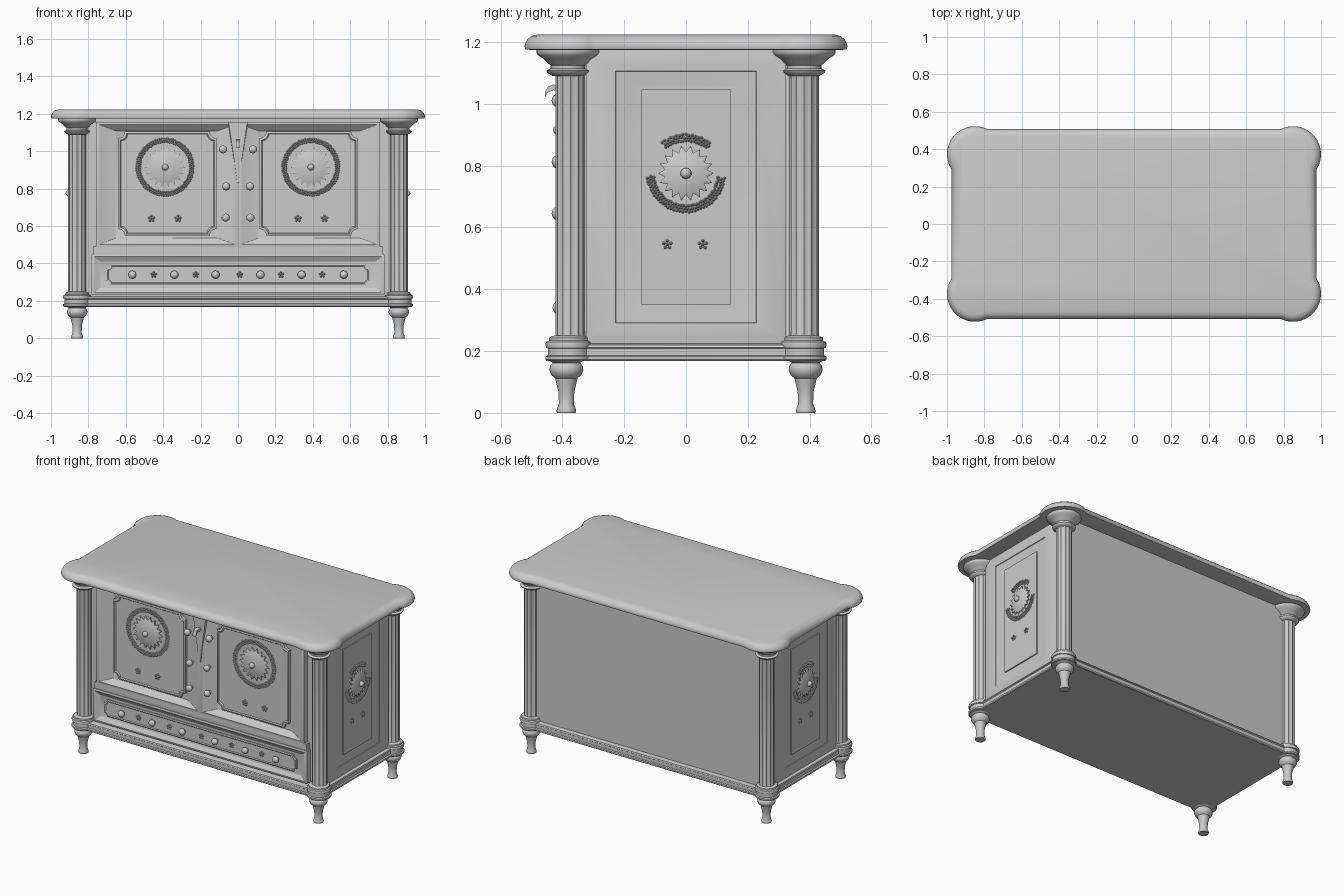
import bpy, bmesh, math, random
from mathutils import Vector, Matrix

random.seed(4)
cube = bpy.data.objects.get("Cube")
if cube:
    bpy.data.objects.remove(cube, do_unlink=True)

grey = bpy.data.materials.new("plain grey")
grey.use_nodes = True
COLOUR = (0.6, 0.6, 0.6, 1)
grey.diffuse_color = COLOUR
grey.node_tree.nodes["Principled BSDF"].inputs["Base Color"].default_value = COLOUR

# Local frames (u across, v up, d outwards) for the decorated faces
FRONT = Matrix(((1, 0, 0), (0, 0, -1), (0, 1, 0))).to_4x4()
LEFT = Matrix(((0, 0, 1), (1, 0, 0), (0, 1, 0))).to_4x4()
RIGHT = Matrix(((0, 0, -1), (-1, 0, 0), (0, 1, 0))).to_4x4()
UPRIGHT = Matrix.Identity(4)


def finish(bm, name, frame=UPRIGHT, angle=35):
    bmesh.ops.transform(bm, matrix=frame, verts=bm.verts)
    bmesh.ops.recalc_face_normals(bm, faces=bm.faces)
    mesh = bpy.data.meshes.new(name)
    bm.to_mesh(mesh)
    bm.free()
    mesh.materials.append(grey)
    obj = bpy.data.objects.new(name, mesh)
    bpy.context.collection.objects.link(obj)
    bpy.ops.object.select_all(action="DESELECT")
    obj.select_set(True)
    bpy.context.view_layer.objects.active = obj
    bpy.ops.object.shade_smooth_by_angle(angle=math.radians(angle))


def loft(bm, loops):
    """Skin a stack of equal-length closed loops and cap both ends."""
    rings = [[bm.verts.new(p) for p in loop] for loop in loops]
    for a, b in zip(rings, rings[1:]):
        for i in range(len(a)):
            j = (i + 1) % len(a)
            bm.faces.new((a[i], a[j], b[j], b[i]))
    bm.faces.new(rings[0])
    bm.faces.new(rings[-1])


def circle(r, z, cx=0, cy=0, n=32, flute=0):
    pts = []
    for i in range(n):
        t = math.tau * i / n
        s = r - flute * (i % 4 == 2) - flute * 0.7 * (i % 2)
        pts.append((cx + s * math.cos(t), cy + s * math.sin(t), z))
    return pts


def slab_outline(ex, ey, cx, cy, r, z, steps=14):
    """Rectangle of half size ex, ey whose corners swell into round lobes."""
    a0 = -math.acos(min(1, (ex - cx) / r))
    a1 = math.pi / 2 + math.acos(min(1, (ey - cy) / r))
    arc = [(cx + r * math.cos(t), cy + r * math.sin(t))
           for t in (a0 + (a1 - a0) * i / steps for i in range(steps + 1))]
    pts = []
    for sx, sy in ((1, 1), (-1, 1), (-1, -1), (1, -1)):
        part = [(sx * x, sy * y, z) for x, y in arc]
        pts += part if sx * sy > 0 else part[::-1]
    return pts


def panel_loop(u, v, w, h, d, notch=0.001):
    """Rectangle with scooped corners, centre u, v, half size w, h, height d."""
    pts = []
    for sx, sy in ((1, 1), (-1, 1), (-1, -1), (1, -1)):
        for i in range(6):
            turn = math.pi / 2 * i / 5
            t = math.pi * 1.5 - turn if sx * sy > 0 else math.pi + turn
            pts.append((u + sx * (w + notch * math.cos(t)), v + sy * (h + notch * math.sin(t)), d))
    return pts


def panel(name, frame, u, v, layers):
    bm = bmesh.new()
    loft(bm, [panel_loop(u, v, *layer) for layer in layers])
    finish(bm, name, frame, 25)


def box(name, x0, x1, y0, y1, z0, z1):
    bm = bmesh.new()
    size = Vector((x1 - x0, y1 - y0, z1 - z0))
    mid = Vector((x0 + x1, y0 + y1, z0 + z1)) / 2
    bmesh.ops.create_cube(bm, size=1, matrix=Matrix.Translation(mid) @ Matrix.Diagonal((*size, 1)))
    finish(bm, name)


def ball(bm, u, v, d, r, depth, detail=2):
    m = Matrix.Translation((u, v, d)) @ Matrix.Diagonal((r, r, depth, 1))
    bmesh.ops.create_icosphere(bm, subdivisions=detail, radius=1, matrix=m)


def knobs(name, frame, spots, d, r=0.022):
    bm = bmesh.new()
    for u, v in spots:
        loft(bm, [circle(r * 0.5, d + k, u, v, 12) for k in (-0.01, 0.012)])
        ball(bm, u, v, d + 0.018, r, r * 0.8)
    finish(bm, name, frame)


def flowers(name, frame, spots, d, r=0.013):
    bm = bmesh.new()
    for u, v in spots:
        ball(bm, u, v, d, r * 0.5, 0.012, 1)
        for k in range(5):
            t = math.tau * k / 5 + math.pi / 2
            ball(bm, u + r * math.cos(t), v + r * math.sin(t), d, r * 0.5, 0.009, 1)
    finish(bm, name, frame)


def medallion(name, frame, u, v, d, gear, ring, arcs):
    # Toothed boss rising to a central knob
    bm = bmesh.new()
    teeth = 18
    loops = []
    for r0, r1, h in ((1, 0.77, -0.005), (1, 0.77, 0.008), (0.7, 0.66, 0.015), (0.22, 0.22, 0.024)):
        loops.append([(u + gear * (r1 if i % 2 else r0) * math.cos(math.pi * i / teeth),
                       v + gear * (r1 if i % 2 else r0) * math.sin(math.pi * i / teeth), d + h)
                      for i in range(teeth * 2)])
    loft(bm, loops)
    ball(bm, u, v, d + 0.03, 0.018, 0.018)
    finish(bm, name + "_boss", frame)
    # Wreath of small leaves
    bm = bmesh.new()
    for start, end in arcs:
        count = int((end - start) / 4.5)
        for k in range(count):
            for row in (-1, 0, 1):
                t = math.radians(start + (k + 0.5 * (row % 2)) * (end - start) / count)
                r = ring + row * 0.009 + random.uniform(-0.002, 0.002)
                ball(bm, u + r * math.cos(t), v + r * math.sin(t), d, 0.0055, 0.008, 1)
    finish(bm, name + "_wreath", frame)


# Carcass
box("body", -0.862, 0.862, -0.36, 0.393, 0.19, 1.18)

# Worktop and plinth, both with lobed corners and moulded edges
bm = bmesh.new()
loft(bm, [slab_outline(0.975 - k, 0.508 - k, 0.85, 0.373, 0.15 - k, z) for k, z in
          ((0.02, 1.174), (0.003, 1.176), (0, 1.184), (0.002, 1.194), (0.009, 1.208), (0.022, 1.219), (0.042, 1.224))])
finish(bm, "worktop", angle=50)
bm = bmesh.new()
loft(bm, [slab_outline(0.9 - k, 0.427 - k, 0.86, 0.38, 0.075 - k, z) for k, z in
          ((0.004, 0.168), (0, 0.172), (0, 0.182), (0.008, 0.186), (0.008, 0.208), (0.002, 0.212), (0.005, 0.22), (0.02, 0.224))])
finish(bm, "plinth")

# Corner columns and turned legs
CAPITAL = ((0.05, 1.09), (0.066, 1.1), (0.07, 1.107), (0.056, 1.114), (0.056, 1.124),
           (0.066, 1.132), (0.078, 1.145), (0.097, 1.157), (0.102, 1.165), (0.102, 1.176))
BASE = ((0.072, 0.21), (0.075, 0.222), (0.072, 0.23), (0.064, 0.234), (0.063, 0.243), (0.048, 0.25))
LEG = ((0.03, 0), (0.032, 0.006), (0.03, 0.014), (0.024, 0.03), (0.026, 0.07), (0.033, 0.098),
       (0.036, 0.112), (0.048, 0.122), (0.055, 0.138), (0.053, 0.152), (0.044, 0.162), (0.058, 0.17))
for sx, side in ((1, "left"), (-1, "right")):
    for sy, end, shaft_y in ((1, "back", 0.382), (-1, "front", -0.374)):
        x = 0.86 * sx
        for part, profile, y in (("capital", CAPITAL, 0.382), ("column_base", BASE, 0.38), ("leg", LEG, 0.387)):
            bm = bmesh.new()
            loft(bm, [circle(r, z, x, y * sy, 28) for r, z in profile])
            finish(bm, f"{end}_{side}_{part}")
        bm = bmesh.new()
        loft(bm, [circle(0.048, z, x, shaft_y, 48, f)
                  for z, f in ((0.24, 0), (0.265, 0.006), (1.08, 0.006), (1.098, 0))])
        finish(bm, f"{end}_{side}_shaft", angle=25)

# Doors with sunk, scoop-cornered panels and wreathed medallions
for s, side in ((1, "left"), (-1, "right")):
    panel(f"{side}_door", FRONT, 0.38 * s, 0.822, (
        (0.379, 0.334, 0.35), (0.379, 0.334, 0.392), (0.362, 0.32, 0.396), (0.272, 0.286, 0.366)))
    panel(f"{side}_door_panel", FRONT, 0.378 * s, 0.827, (
        (0.262, 0.278, 0.355, 0.035), (0.262, 0.278, 0.385, 0.035),
        (0.253, 0.269, 0.388, 0.036), (0.248, 0.264, 0.382, 0.036)))
    medallion(f"{side}_door_medallion", FRONT, 0.39 * s, 0.915, 0.382, 0.107, 0.143, ((0, 360),))
    flowers(f"{side}_door_flowers", FRONT, [(0.32 * s, 0.64), (0.463 * s, 0.64)], 0.382, 0.014)
    knobs(f"{side}_door_knobs", FRONT, [(0.08 * s, 1.01), (0.064 * s, 0.812), (0.066 * s, 0.645)], 0.399)

# Tapered centre drop with a small hooked pull
bm = bmesh.new()
loft(bm, [[(-w, v, 0.38), (w, v, 0.38), (w * 0.92, v, d), (-w * 0.92, v, d)]
          for w, v, d in ((0.004, 0.83, 0.4), (0.03, 1.0, 0.404), (0.055, 1.157, 0.404))])
finish(bm, "centre_drop", FRONT)
bm = bmesh.new()
loft(bm, [[(-0.012, v, d), (0.012, v, d), (0.012, v + 0.018, d), (-0.012, v + 0.018, d)]
          for v, d in ((1.04, 0.395), (1.044, 0.43), (1.036, 0.448), (1.02, 0.456))])
finish(bm, "centre_hook", FRONT)

# Rail and drawer
panel("middle_rail", FRONT, 0, 0.468, (
    (0.775, 0.022, 0.35), (0.775, 0.022, 0.392), (0.56, 0.003, 0.394)))
panel("drawer", FRONT, 0, 0.34, (
    (0.782, 0.108, 0.35), (0.782, 0.108, 0.397), (0.768, 0.096, 0.401), (0.735, 0.07, 0.386)))
panel("drawer_plaque", FRONT, 0, 0.34, (
    (0.704, 0.055, 0.37, 0.022), (0.704, 0.055, 0.394, 0.022),
    (0.697, 0.048, 0.397, 0.022), (0.692, 0.043, 0.393, 0.022)))
knobs("drawer_knobs", FRONT, [(u * s, 0.34) for u in (0.12, 0.34, 0.565) for s in (1, -1)], 0.396)
flowers("drawer_flowers", FRONT, [(u, 0.34) for u in (-0.45, -0.225, 0.01, 0.23, 0.45)], 0.394, 0.012)

# End panels
for frame, side in ((LEFT, "left"), (RIGHT, "right")):
    panel(f"{side}_end_frame", frame, 0, 0.698, (
        (0.323, 0.477, 0.85), (0.323, 0.477, 0.874), (0.3, 0.45, 0.88), (0.228, 0.408, 0.877),
        (0.226, 0.406, 0.873), (0.16, 0.36, 0.866)))
    panel(f"{side}_end_panel", frame, 0, 0.698, ((0.146, 0.348, 0.855), (0.146, 0.348, 0.874)))
    medallion(f"{side}_end_medallion", frame, 0, 0.775, 0.874, 0.09, 0.115, ((50, 130), (185, 355)))
    flowers(f"{side}_end_flowers", frame, [(-0.06, 0.545), (0.055, 0.545)], 0.874, 0.012)
